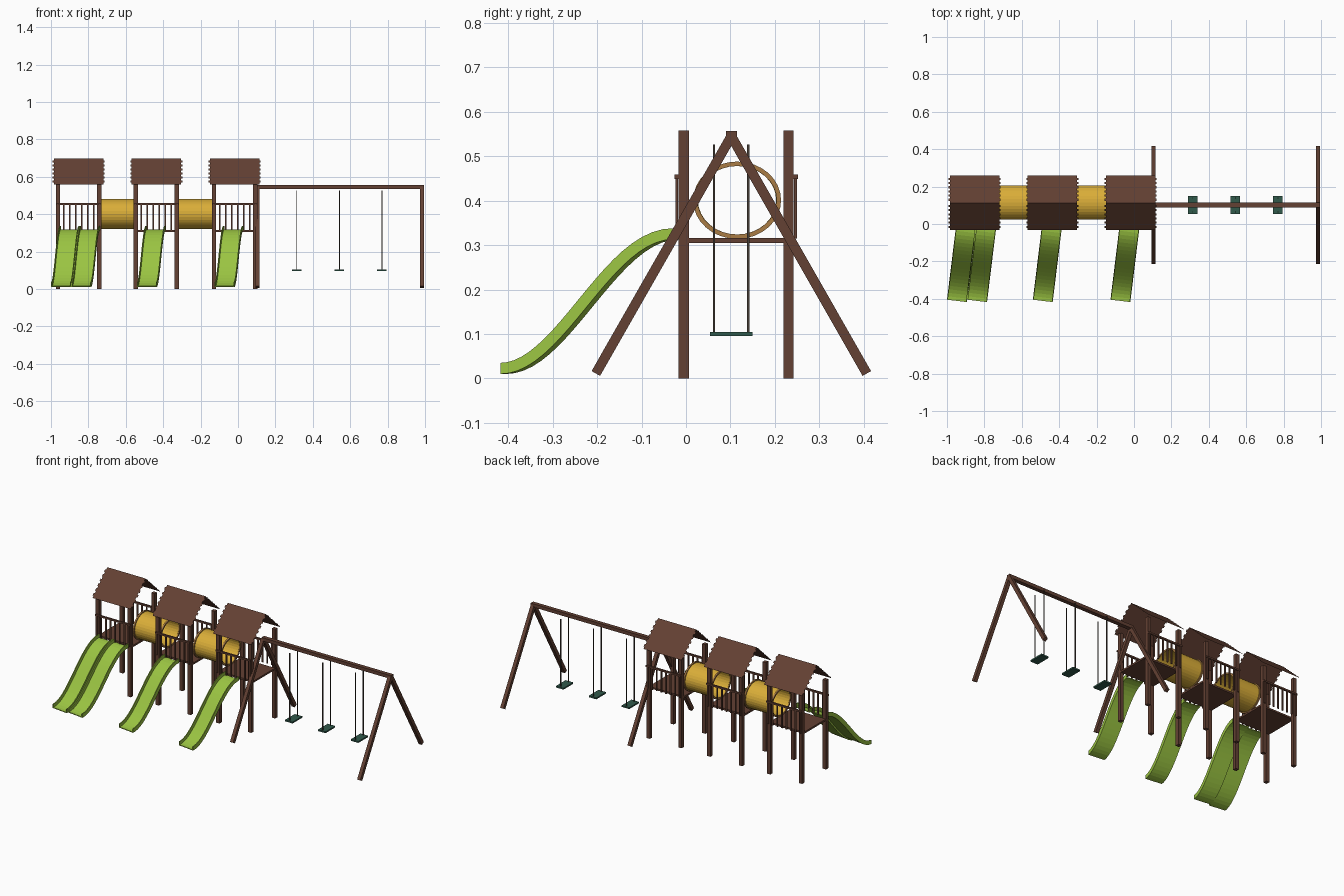
import bpy, bmesh, math
from mathutils import Vector, Matrix

if "Cube" in bpy.data.objects:
    bpy.data.objects.remove(bpy.data.objects["Cube"])


def material(name, rgb):
    m = bpy.data.materials.new(name)
    m.diffuse_color = (*rgb, 1)
    m.use_nodes = True
    m.node_tree.nodes["Principled BSDF"].inputs["Base Color"].default_value = m.diffuse_color
    return m


WOOD = material("brown wood", (0.125, 0.052, 0.033))
GREEN = material("lime green", (0.33, 0.56, 0.055))
YELLOW = material("yellow", (0.70, 0.42, 0.04))
TAN = material("tan", (0.40, 0.20, 0.06))
TEAL = material("dark teal", (0.03, 0.10, 0.07))
ROPE = material("dark rope", (0.06, 0.045, 0.035))


def finish(name, bm, mat):
    bmesh.ops.recalc_face_normals(bm, faces=bm.faces)
    me = bpy.data.meshes.new(name)
    bm.to_mesh(me)
    bm.free()
    me.materials.append(mat)
    ob = bpy.data.objects.new(name, me)
    bpy.context.collection.objects.link(ob)
    return ob


def add_box(bm, center, size, rot=Matrix()):
    mat = Matrix.Translation(center) @ rot @ Matrix.Diagonal((*size, 1))
    bmesh.ops.create_cube(bm, size=1, matrix=mat)


def box(name, center, size, mat, rot=Matrix()):
    bm = bmesh.new()
    add_box(bm, center, size, rot)
    return finish(name, bm, mat)


def ring_tube(name, x0, x1, cy, cz, ry, rz, wall, mat, sides=32):
    """Open elliptical tube with wall thickness, running along x."""
    bm = bmesh.new()
    loops = []
    for x, w in ((x0, 0), (x1, 0), (x1, wall), (x0, wall)):
        loops.append([bm.verts.new((x, cy + (ry - w) * math.cos(a), cz + (rz - w) * math.sin(a)))
                      for a in (2 * math.pi * i / sides for i in range(sides))])
    for k in range(4):
        a, b = loops[k], loops[(k + 1) % 4]
        for i in range(sides):
            j = (i + 1) % sides
            bm.faces.new((a[i], a[j], b[j], b[i]))
    return finish(name, bm, mat)


# towers: posts, deck, railings, slatted roof
FRONT, BACK = -0.005, 0.231
MID = (FRONT + BACK) / 2


def tower(cx):
    for x in (cx - 0.110, cx + 0.110):
        for y in (FRONT, BACK):
            box("post", (x, y, 0.279), (0.023, 0.023, 0.558), WOOD)
    box("deck", (cx, MID, 0.310), (0.24, 0.216, 0.011), WOOD)
    for y in (FRONT - 0.0155, BACK + 0.0155):
        bm = bmesh.new()
        add_box(bm, (cx, y, 0.454), (0.242, 0.011, 0.010))
        for i in range(8):
            x = cx - 0.112 + 0.032 * i
            add_box(bm, (x, y, 0.383), (0.009, 0.006, 0.136))
        finish("railing", bm, WOOD)
    # roof slats of alternating length
    bm = bmesh.new()
    n = 13
    for side in (-1, 1):
        for i in range(n):
            half = 0.139 if i % 2 else 0.132
            pts = []
            for t in (i / n, (i + 1) / n):
                pts.append((MID + side * 0.145 * t, 0.697 - 0.137 * t))
            (y0, z0), (y1, z1) = pts
            bm.faces.new([bm.verts.new(p) for p in (
                (cx - half, y0, z0), (cx + half, y0, z0),
                (cx + half, y1, z1), (cx - half, y1, z1))])
    for f in bm.faces:
        f.normal_update()
        if f.normal.z < 0:
            f.normal_flip()
    me = bpy.data.meshes.new("roof")
    bm.to_mesh(me)
    bm.free()
    me.materials.append(WOOD)
    bpy.context.collection.objects.link(bpy.data.objects.new("roof", me))


TOWERS = (-0.852, -0.437, -0.018)
for cx in TOWERS:
    tower(cx)

# crawl tubes between towers, with end collars
for a, b in zip(TOWERS, TOWERS[1:]):
    x0, x1 = a + 0.116, b - 0.116
    ring_tube("crawl_tube", x0, x1, 0.115, 0.401, 0.092, 0.081, 0.004, YELLOW)
    for x in (x0, x1):
        ring_tube("tube_collar", x - 0.005, x + 0.005, 0.115, 0.401, 0.099, 0.087, 0.010, TAN)


# slides: U section swept along an S curve, turned slightly
def slide(x_top):
    bm = bmesh.new()
    w, h, t = 0.0535, 0.025, 0.005
    section = [(-w, 0), (w, 0), (w, h), (w - t, h), (w - t, t), (-w + t, t), (-w + t, h), (-w, h)]
    length, drop, steps = 0.392, 0.303, 20
    turn = Matrix.Translation((x_top, -0.022, 0)) @ Matrix.Rotation(math.radians(-7), 4, 'Z')
    rings = []
    for i in range(steps + 1):
        s = i / steps
        z = 0.01 + drop * (0.5 + 0.5 * math.cos(math.pi * s))
        slope = drop * 0.5 * math.pi * math.sin(math.pi * s) / length
        nrm = Vector((0, -slope, 1)).normalized()
        base = Vector((0, -length * s, z))
        rings.append([bm.verts.new(turn @ (base + Vector((u, 0, 0)) + nrm * v)) for u, v in section])
    for a, b in zip(rings, rings[1:]):
        for i in range(8):
            j = (i + 1) % 8
            bm.faces.new((a[i], a[j], b[j], b[i]))
    bm.faces.new(rings[0])
    bm.faces.new(rings[-1])
    finish("slide", bm, GREEN)


for x in (-0.899, -0.791, -0.440, -0.025):
    slide(x)

# swing frame: beam and two A-frames
YS = 0.102
box("swing_beam", (0.548, YS, 0.546), (0.894, 0.025, 0.021), WOOD)
for x in (0.104, 0.984):
    for side in (-1, 1):
        top, foot = Vector((x, YS, 0.545)), Vector((x, YS + side * 0.305, 0.011))
        d = foot - top
        rot = d.to_track_quat('Z', 'X').to_matrix().to_4x4()
        bm = bmesh.new()
        add_box(bm, (top + foot) / 2, (0.022, 0.022, d.length), rot)
        finish("frame_leg", bm, WOOD)

# swings
for x in (0.314, 0.542, 0.769):
    box("swing_seat", (x, YS, 0.100), (0.052, 0.096, 0.009), TEAL)
    for y in (YS - 0.039, YS + 0.038):
        box("swing_rope", (x, y, 0.314), (0.005, 0.005, 0.424), ROPE)
